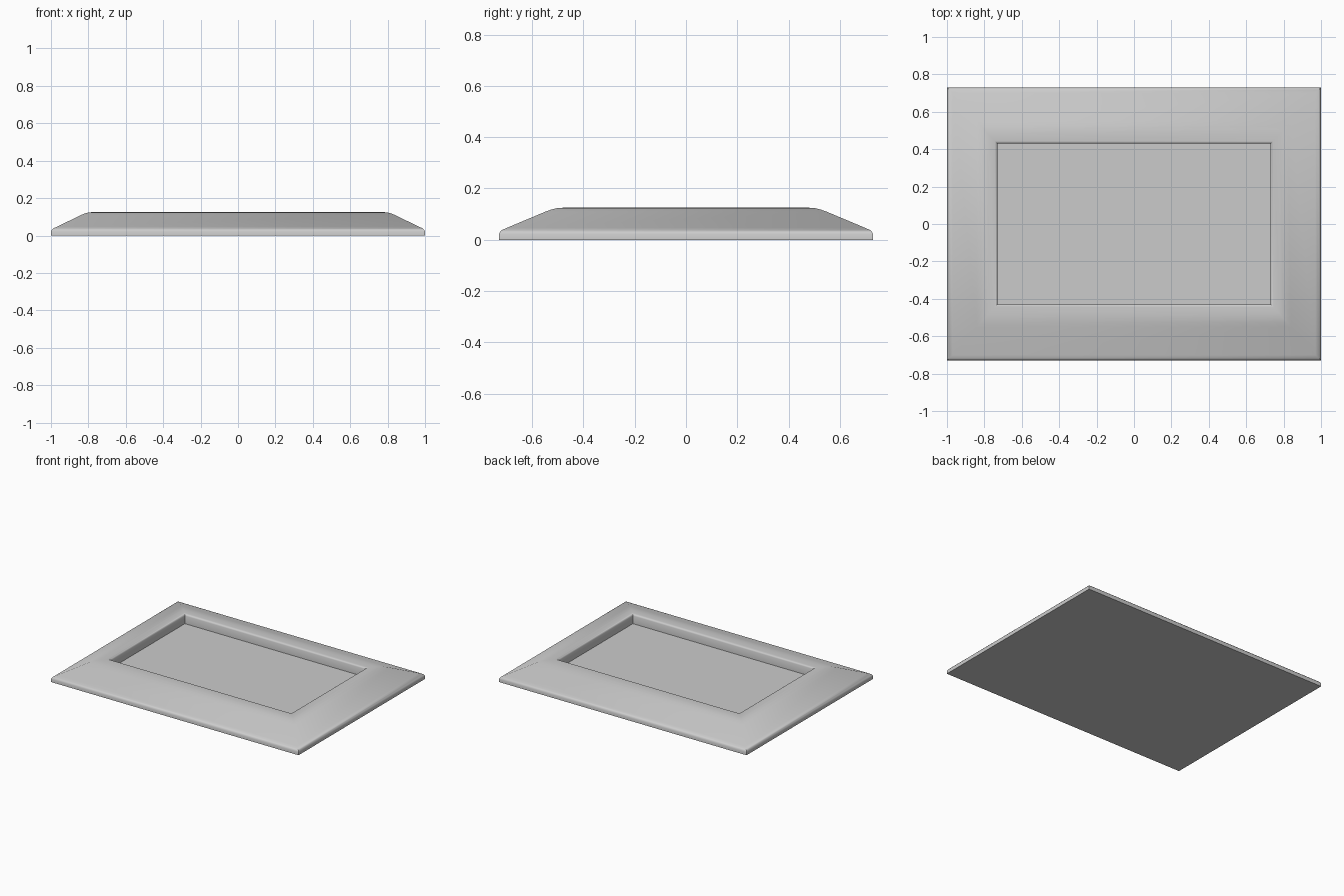
import bpy
import bmesh

cube = bpy.data.objects.get("Cube")
if cube:
    bpy.data.objects.remove(cube, do_unlink=True)

HALF_X, HALF_Y = 1.0, 0.73
FLOOR_Z = 0.055

# One plain grey for the whole tray
grey = bpy.data.materials.new("light grey")
grey.use_nodes = True
colour = (0.6, 0.6, 0.6, 1)
grey.diffuse_color = colour
grey.node_tree.nodes["Principled BSDF"].inputs["Base Color"].default_value = colour

# Frame cross-section from outer foot to inner floor: x inset, y inset, height
profile = [
    (0, 0, 0), (0, 0, 0.022), (0.004, 0.004, 0.03), (0.012, 0.012, 0.038),
    (0.03, 0.03, 0.046), (0.16, 0.18, 0.109), (0.18, 0.205, 0.118),
    (0.2, 0.225, 0.123), (0.22, 0.25, 0.125), (0.255, 0.285, 0.125),
    (0.262, 0.292, 0.123), (0.267, 0.297, 0.119), (0.27, 0.3, 0.112),
    (0.27, 0.3, FLOOR_Z),
]


def ring(bm, inset_x, inset_y, z):
    x, y = HALF_X - inset_x, HALF_Y - inset_y
    return [bm.verts.new((sx * x, sy * y, z))
            for sx, sy in ((-1, -1), (1, -1), (1, 1), (-1, 1))]


# Mitred rectangular rings joined into a frame, closed by a base and a floor
bm = bmesh.new()
rings = [ring(bm, *point) for point in profile]
for outer, inner in zip(rings, rings[1:]):
    for i in range(4):
        j = (i + 1) % 4
        bm.faces.new((outer[i], outer[j], inner[j], inner[i]))
bm.faces.new(rings[0][::-1])
bm.faces.new(rings[-1])
bmesh.ops.recalc_face_normals(bm, faces=bm.faces)

mesh = bpy.data.meshes.new("framed_tray")
bm.to_mesh(mesh)
bm.free()
mesh.materials.append(grey)
tray = bpy.data.objects.new("framed_tray", mesh)
bpy.context.collection.objects.link(tray)

# Smooth the soft roll of the frame, keep the wall corners crisp
bpy.ops.object.select_all(action="DESELECT")
tray.select_set(True)
bpy.context.view_layer.objects.active = tray
bpy.ops.object.shade_smooth_by_angle(angle=0.7)
